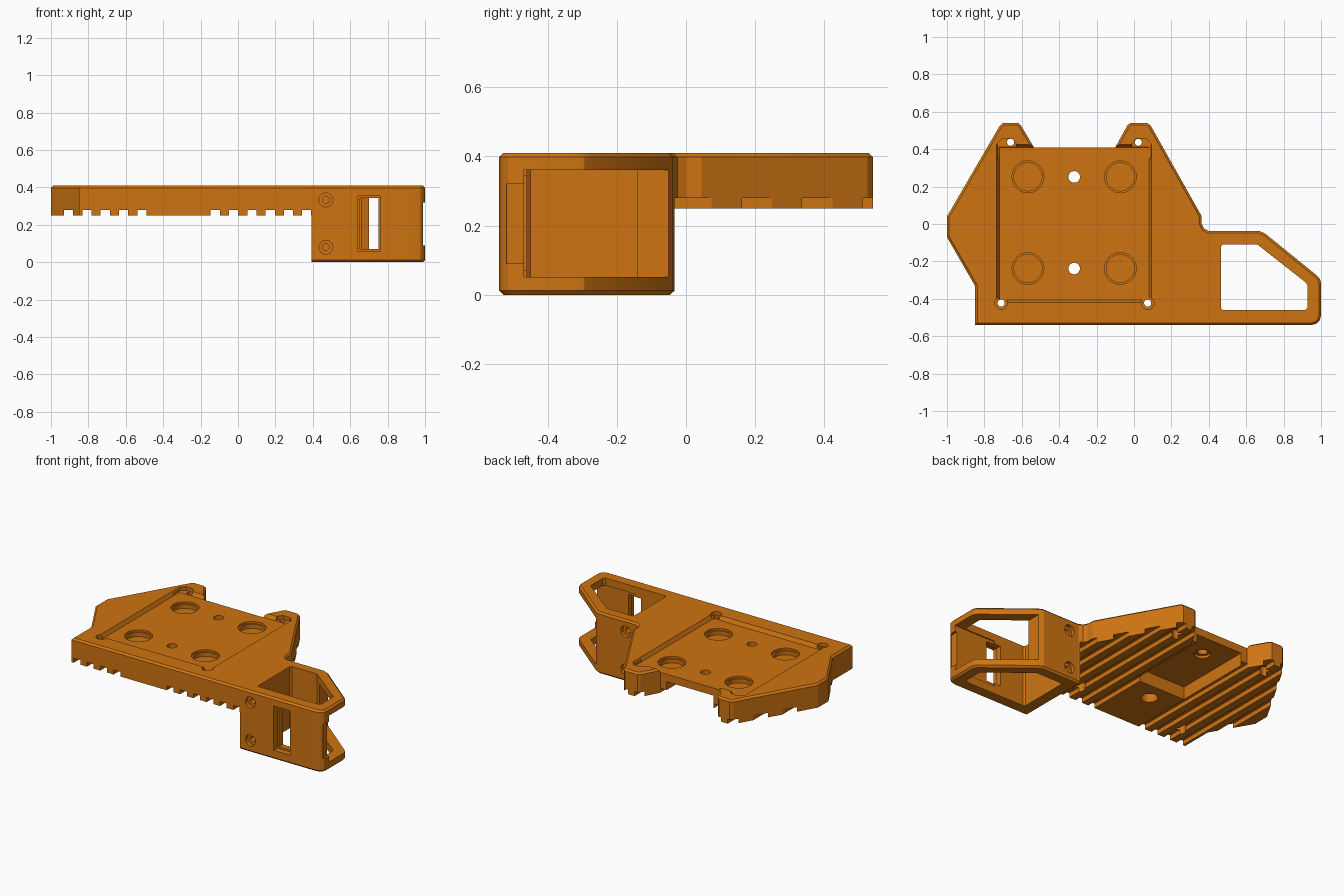
import bpy, bmesh, math

if "Cube" in bpy.data.objects:
    bpy.data.objects.remove(bpy.data.objects["Cube"])

orange = bpy.data.materials.new("burnt_orange")
orange.diffuse_color = (0.62, 0.175, 0.006, 1)
orange.use_nodes = True
orange.node_tree.nodes["Principled BSDF"].inputs["Base Color"].default_value = orange.diffuse_color


def prism(name, pts, z0, z1, grow=1.0, chamfer=0.0):
    """Extruded outline; grow scales the top about its middle, chamfer bevels both rims."""
    cx = sum(p[0] for p in pts) / len(pts)
    cy = sum(p[1] for p in pts) / len(pts)
    bm = bmesh.new()
    low = [bm.verts.new((x, y, z0)) for x, y in pts]
    top = [bm.verts.new((cx + (x - cx) * grow, cy + (y - cy) * grow, z1)) for x, y in pts]
    caps = [bm.faces.new(low[::-1]), bm.faces.new(top)]
    n = len(pts)
    for i in range(n):
        j = (i + 1) % n
        bm.faces.new((low[i], low[j], top[j], top[i]))
    bmesh.ops.recalc_face_normals(bm, faces=bm.faces[:])
    if chamfer:
        rims = list({e for f in caps for e in f.edges})
        bmesh.ops.bevel(bm, geom=rims, offset=chamfer, segments=1, affect='EDGES')
    me = bpy.data.meshes.new(name)
    bm.to_mesh(me)
    bm.free()
    ob = bpy.data.objects.new(name, me)
    bpy.context.collection.objects.link(ob)
    me.materials.append(orange)
    return ob


def carve(cutter):
    """Subtract a cutter from the body and remove it."""
    cutter.hide_render = True
    mod = body.modifiers.new("cut", 'BOOLEAN')
    mod.operation, mod.solver, mod.object = 'DIFFERENCE', 'EXACT', cutter
    bpy.context.view_layer.objects.active = body
    bpy.ops.object.modifier_apply(modifier=mod.name)
    bpy.data.objects.remove(cutter, do_unlink=True)


def cut_box(x0, x1, y0, y1, z0, z1):
    carve(prism("box_cutter", [(x0, y0), (x1, y0), (x1, y1), (x0, y1)], z0, z1))


def circle(x, y, r, n=32):
    return [(x + r * math.cos(2 * math.pi * i / n), y + r * math.sin(2 * math.pi * i / n))
            for i in range(n)]


def cut_hole(x, y, r, z0, z1):
    carve(prism("hole_cutter", circle(x, y, r), z0, z1))


def cut_hole_y(x, z, r, y0, y1):
    ob = prism("screw_cutter", circle(x, -z, r, 24), y0, y1)
    for v in ob.data.vertices:          # lay the cylinder along y
        a, b, c = v.co
        v.co = (a, c, -b)
    carve(ob)


# Whole body outline: plate with two horns plus side tower, rounded front corner
outline = [(-0.85, -0.54), (0.95, -0.54), (0.975, -0.533), (0.993, -0.515), (1, -0.49),
           (1, -0.315), (0.995, -0.295), (0.98, -0.277), (0.70, -0.05), (0.67, -0.037),
           (0.40, -0.037), (0.375, -0.025), (0.362, 0.0), (0.36, 0.045), (0.09, 0.525),
           (0.07, 0.54), (-0.02, 0.54), (-0.035, 0.528), (-0.10, 0.41), (-0.535, 0.41),
           (-0.605, 0.528), (-0.62, 0.54), (-0.70, 0.54), (-0.718, 0.525), (-1, 0.04),
           (-1, -0.07), (-0.85, -0.33)]
body = prism("mounting_plate_with_tower", outline, 0, 0.41, chamfer=0.012)

# Plate is thin: clear everything under it beside the tower
cut_box(-1.2, 0.392, -0.8, 0.8, -0.1, 0.25)

# Ribbed underside, with a solid pad left in the middle
for k in range(14):
    if k not in (5, 6, 7):
        x = -0.906 + 0.098 * k
        cut_box(x - 0.0245, min(x + 0.0245, 0.391), -0.8, 0.8, 0.2, 0.28)

# Rear underside pocket between the magnet seats
cut_box(-0.489, -0.145, -0.12, 0.8, 0.2, 0.335)

# Shallow tray on top with sloped edges and rounded rear corner reliefs
carve(prism("tray_cutter", [(-0.72, -0.405), (0.08, -0.405), (0.08, 0.41), (-0.72, 0.41)],
            0.385, 0.435, grow=1.07))
for x in (-0.68, 0.04):
    pts = [(x - 0.05, 0.35), (x + 0.05, 0.35), (x + 0.05, 0.43), (x + 0.025, 0.457),
           (x - 0.025, 0.457), (x - 0.05, 0.43)]
    carve(prism("relief_cutter", pts, 0.386, 0.45))

# Corner screw holes with underside counterbores
for x, y in ((-0.66, 0.437), (0.023, 0.437), (-0.71, -0.423), (0.073, -0.423)):
    cut_hole(x, y, 0.019, 0.2, 0.5)
    cut_hole(x, y, 0.036, 0.2, 0.31)
    if y < 0:
        cut_hole(x, y, 0.034, 0.387, 0.5)

# Magnet seats and centre holes
for y in (0.252, -0.238):
    for x in (-0.567, -0.073):
        cut_hole(x, y, 0.085, 0.372, 0.5)
        cut_hole(x, y, 0.075, 0.345, 0.5)
    cut_hole(-0.32, y, 0.031, 0.2, 0.5)
    cut_hole(-0.32, y, 0.05, 0.2, 0.352)

# Tower: vertical shaft, open slanted side, shallow side notch, front window
shaft = [(0.475, -0.46), (0.915, -0.46), (0.927, -0.447), (0.927, -0.325), (0.915, -0.31),
         (0.66, -0.11), (0.475, -0.11), (0.465, -0.12), (0.465, -0.45)]
carve(prism("shaft_cutter", shaft, -0.1, 0.5))
cut_box(0.70, 1.2, -0.468, 0.1, 0.052, 0.361)
cut_box(0.984, 1.2, -0.518, -0.46, 0.09, 0.32)
cut_box(0.64, 0.763, -0.7, -0.50, 0.06, 0.355)
cut_box(0.652, 0.752, -0.7, -0.40, 0.072, 0.343)

# Tower screw holes, front and back
for z in (0.08, 0.333):
    for y0, y1, d in ((-0.7, -0.515, 0.035), (-0.062, 0.1, -0.035)):
        cut_hole_y(0.47, z, 0.037, y0, y1)
        if d > 0:
            cut_hole_y(0.47, z, 0.018, y0, y1 + d)
        else:
            cut_hole_y(0.47, z, 0.018, y0 + d, y1)

# Keep edges crisp, smooth only the round holes
bpy.ops.object.select_all(action='DESELECT')
body.select_set(True)
bpy.context.view_layer.objects.active = body
bpy.ops.object.shade_smooth_by_angle(angle=math.radians(20))
